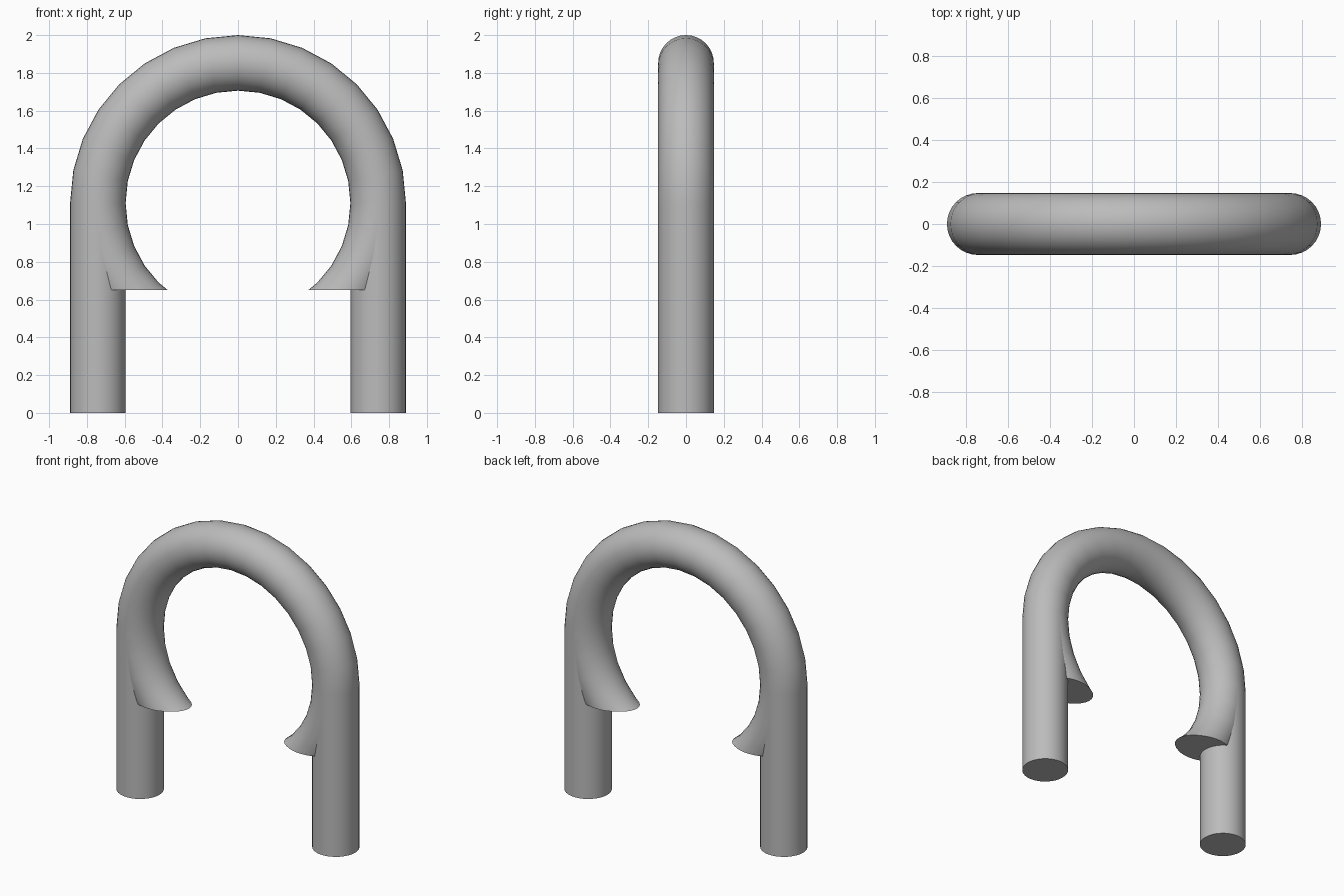
import bpy, bmesh, math
from mathutils import Vector, Matrix

RING, TUBE = 0.742, 0.147      # ring radius and tube radius
CENTRE_Z = 2.0 - RING - TUBE   # height of the ring centre
CUT_Z = 0.65                   # flat cut through the ring

cube = bpy.data.objects.get("Cube")
if cube:
    bpy.data.objects.remove(cube, do_unlink=True)

grey = bpy.data.materials.new("plain_grey")
grey.use_nodes = True
colour = (0.5, 0.5, 0.5, 1)
grey.diffuse_color = colour
grey.node_tree.nodes["Principled BSDF"].inputs["Base Color"].default_value = colour


def finish(bm, name):
    bmesh.ops.recalc_face_normals(bm, faces=bm.faces)
    mesh = bpy.data.meshes.new(name)
    bm.to_mesh(mesh)
    bm.free()
    mesh.materials.append(grey)
    obj = bpy.data.objects.new(name, mesh)
    bpy.context.collection.objects.link(obj)
    bpy.ops.object.select_all(action="DESELECT")
    obj.select_set(True)
    bpy.context.view_layer.objects.active = obj
    bpy.ops.object.shade_smooth_by_angle(angle=math.radians(35))
    return obj


# Arch: a full tube ring, cut flat and capped near its bottom
bm = bmesh.new()
section = bmesh.ops.create_circle(
    bm, segments=32, radius=TUBE,
    matrix=Matrix.Translation((RING, 0, CENTRE_Z)))["verts"]
edges = list({e for v in section for e in v.link_edges})
bmesh.ops.spin(bm, geom=edges, cent=(0, 0, CENTRE_Z), axis=(0, 1, 0),
               angle=math.tau, steps=32, use_merge=True)
bmesh.ops.remove_doubles(bm, verts=bm.verts, dist=0.0001)
bmesh.ops.bisect_plane(bm, geom=bm.verts[:] + bm.edges[:] + bm.faces[:],
                       plane_co=Vector((0, 0, CUT_Z)),
                       plane_no=Vector((0, 0, 1)), clear_inner=True)
rim = [e for e in bm.edges if e.is_boundary]
bmesh.ops.edgeloop_fill(bm, edges=rim)
finish(bm, "arch")

# Legs: straight tubes that meet the ring at its widest height
for side, x in (("left", RING), ("right", -RING)):
    bm = bmesh.new()
    bmesh.ops.create_cone(bm, cap_ends=True, segments=32, radius1=TUBE,
                          radius2=TUBE, depth=CENTRE_Z,
                          matrix=Matrix.Translation((x, 0, CENTRE_Z / 2)))
    finish(bm, side + "_leg")
